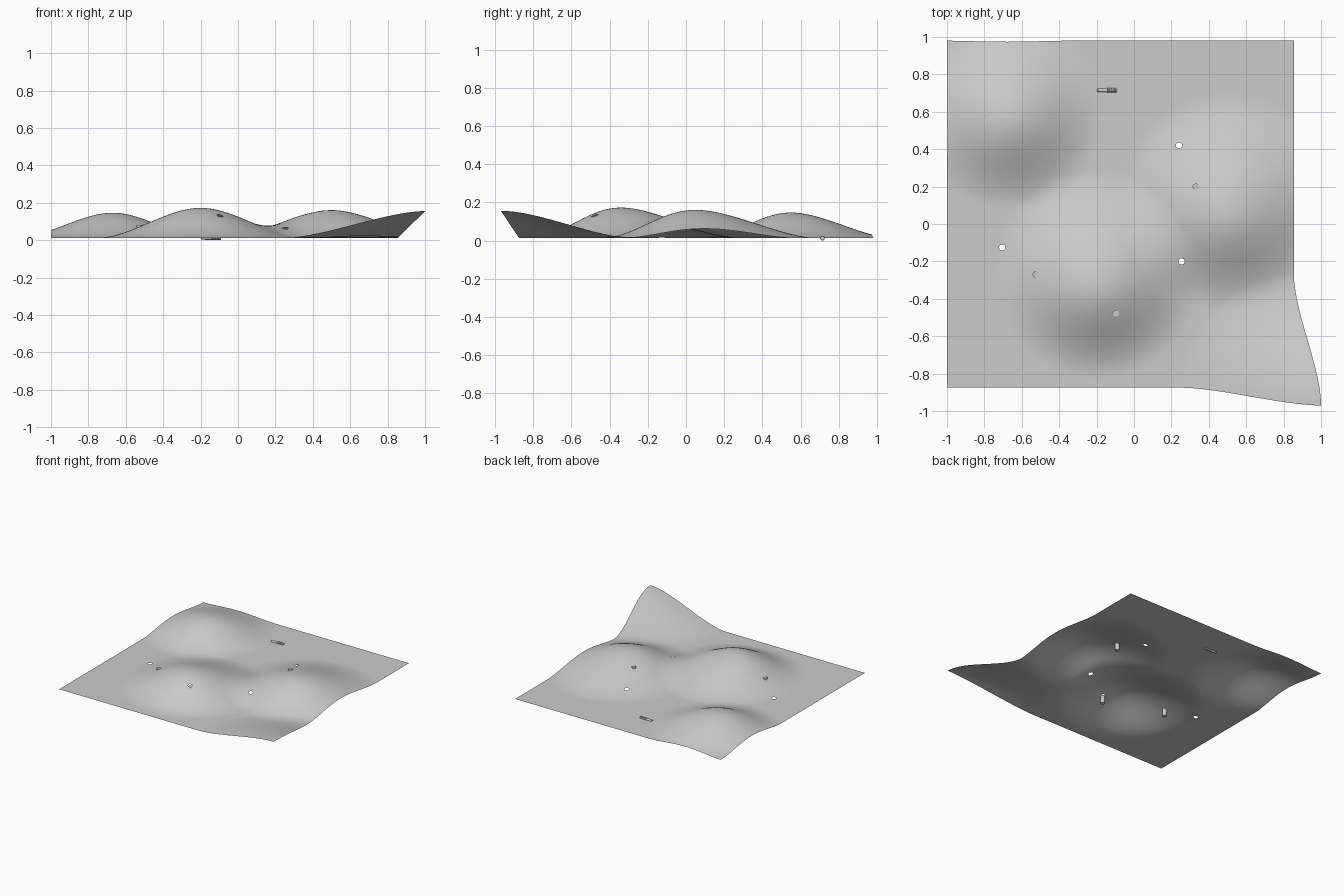
import bpy, bmesh, math
from mathutils import Vector

if "Cube" in bpy.data.objects:
    bpy.data.objects.remove(bpy.data.objects["Cube"])

grey = bpy.data.materials.new("plain_grey")
grey.diffuse_color = (0.6, 0.6, 0.6, 1)
grey.use_nodes = True
grey.node_tree.nodes["Principled BSDF"].inputs["Base Color"].default_value = grey.diffuse_color

BASE = 0.0125          # height of the flat part of the sheet
HOLE_R = 0.017
HOLES = [(0.24, 0.42), (-0.705, -0.125), (0.255, -0.2)]
PEGS = [(0.33, 0.20), (-0.525, -0.27), (-0.095, -0.478)]

# hills: centre, radius of influence, pull (sideways and up)
PULLS = [
    ((-0.20, -0.27), 0.56, (0.0, -0.07, 0.160)),
    ((0.50, 0.12), 0.58, (0.0, -0.07, 0.148)),
    ((-0.68, 0.59), 0.51, (0.01, -0.04, 0.134)),
    ((0.855, -0.875), 0.61, (0.145, -0.095, 0.143)),
]


def pulled(x, y):
    """Move a point of the flat sheet by every smooth pull."""
    p = Vector((x, y, BASE))
    for (cx, cy), radius, pull in PULLS:
        s = max(0.0, 1 - math.hypot(x - cx, y - cy) / radius)
        p += Vector(pull) * (s * s * (3 - 2 * s))
    return p


def finish(bm, name):
    mesh = bpy.data.meshes.new(name)
    bm.to_mesh(mesh)
    bm.free()
    obj = bpy.data.objects.new(name, mesh)
    bpy.context.collection.objects.link(obj)
    mesh.materials.append(grey)
    bpy.ops.object.select_all(action='DESELECT')
    obj.select_set(True)
    bpy.context.view_layer.objects.active = obj
    bpy.ops.object.shade_smooth_by_angle(angle=math.radians(35))
    return obj


# hilly sheet with round holes
bm = bmesh.new()
bmesh.ops.create_grid(bm, x_segments=180, y_segments=180, size=0.5)
for v in bm.verts:
    v.co = pulled(-1 + 1.855 * (v.co.x + 0.5), -0.875 + 1.855 * (v.co.y + 0.5))
for hx, hy in HOLES + PEGS:
    def off(co):
        return math.hypot(co.x - hx, co.y - hy)
    gone = [f for f in bm.faces if off(f.calc_center_median()) < HOLE_R]
    bmesh.ops.delete(bm, geom=gone, context='FACES')
    for v in bm.verts:
        if v.is_boundary and off(v.co) < 0.035:
            k = HOLE_R / off(v.co)
            v.co.x = hx + (v.co.x - hx) * k
            v.co.y = hy + (v.co.y - hy) * k
sheet = finish(bm, "hilly_sheet")


def sheet_height(x, y):
    near = min(sheet.data.vertices,
               key=lambda v: (v.co.x - x) ** 2 + (v.co.y - y) ** 2)
    return near.co.z


def lathe(name, profile, place, segments=20):
    """Turned solid: (radius, along) points, axis placed by a function."""
    bm = bmesh.new()
    rings = []
    for r, t in profile:
        rings.append([bm.verts.new(place(r * math.cos(a), r * math.sin(a), t))
                      for a in (2 * math.pi * i / segments for i in range(segments))])
    for a, b in zip(rings, rings[1:]):
        for i in range(segments):
            j = (i + 1) % segments
            bm.faces.new((a[i], a[j], b[j], b[i]))
    bm.faces.new(rings[0])
    bm.faces.new(rings[-1])
    bmesh.ops.recalc_face_normals(bm, faces=bm.faces)
    return finish(bm, name)


# short pegs plugging three of the holes, hanging under the sheet
for n, (px, py) in enumerate(PEGS):
    top = sheet_height(px, py)
    lathe(f"peg_{n + 1}", [(HOLE_R, top - 0.062), (HOLE_R, top + 0.001)],
          lambda a, b, t: (px + a, py + b, t))

# loose ribbed rod lying on the flat part
profile = [(0.007, -0.197), (0.010, -0.193), (0.0105, -0.150)]
for i in range(6):
    x = -0.148 + i * 0.0095
    profile += [(0.0105, x), (0.0125, x + 0.002), (0.0125, x + 0.006), (0.0105, x + 0.008)]
profile += [(0.010, -0.090)]
lathe("ribbed_rod", profile, lambda a, b, t: (t, 0.715 + a, BASE + b))
